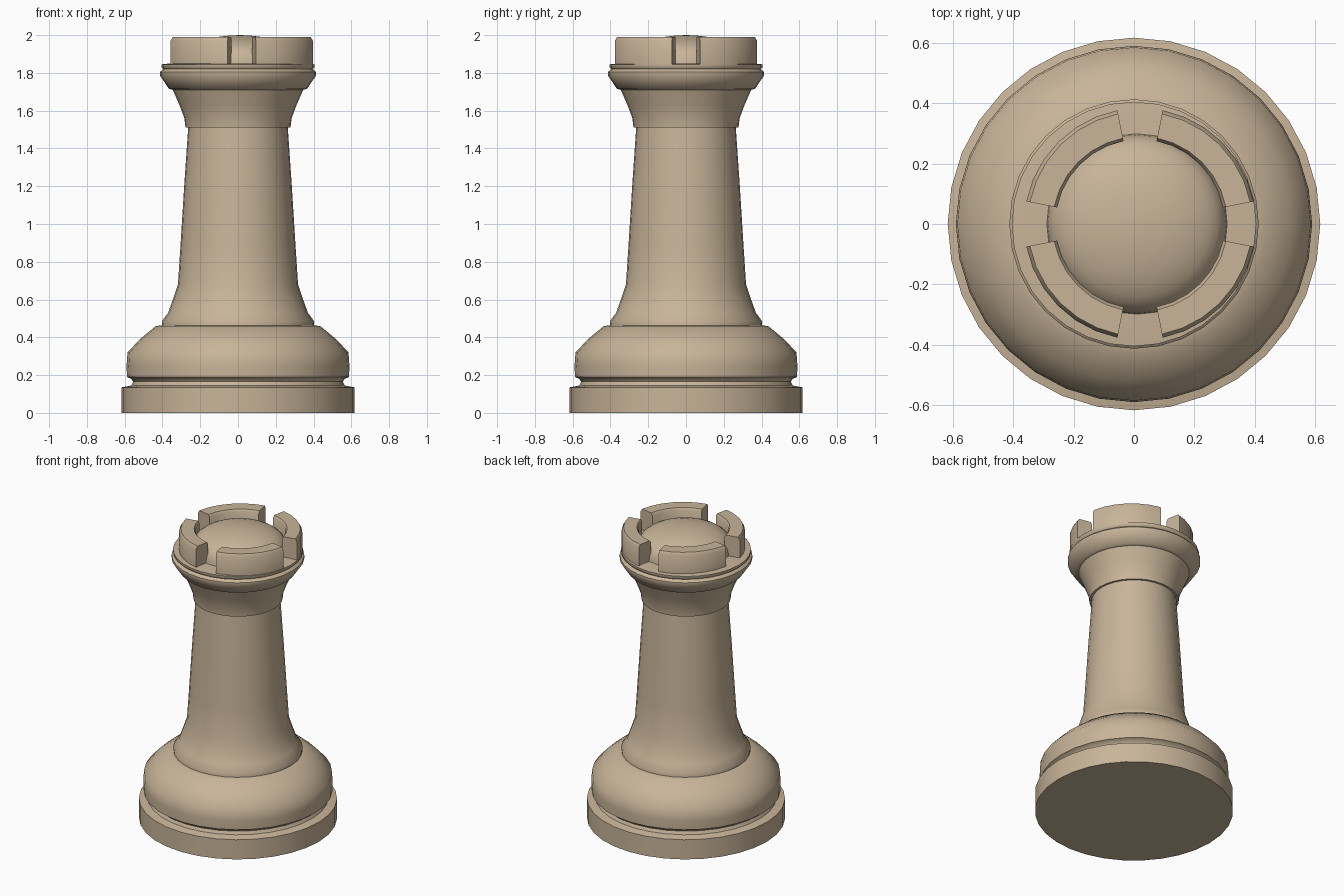
import bpy, bmesh, math

if "Cube" in bpy.data.objects:
    bpy.data.objects.remove(bpy.data.objects["Cube"])

SEGS = 32
mat = bpy.data.materials.new("warm_beige")
mat.diffuse_color = (0.58, 0.46, 0.32, 1.0)
mat.use_nodes = True
mat.node_tree.nodes["Principled BSDF"].inputs["Base Color"].default_value = mat.diffuse_color


def finish(name, bm, angle=45):
    bmesh.ops.remove_doubles(bm, verts=bm.verts, dist=1e-5)
    bmesh.ops.recalc_face_normals(bm, faces=bm.faces)
    mesh = bpy.data.meshes.new(name)
    bm.to_mesh(mesh)
    bm.free()
    mesh.materials.append(mat)
    mesh.shade_smooth()
    mesh.set_sharp_from_angle(angle=math.radians(angle))
    obj = bpy.data.objects.new(name, mesh)
    bpy.context.collection.objects.link(obj)
    return obj


def sweep(bm, profile, start, steps, cx=0.0, closed=False):
    """Turn an (r, z) profile around z; closed loops get end caps."""
    rings = []
    for i in range(steps + 1):
        a = math.radians(start) + 2 * math.pi * i / SEGS
        rings.append([bm.verts.new((cx + r * math.cos(a), r * math.sin(a), z))
                      for r, z in profile])
    n = len(profile)
    for a, b in zip(rings, rings[1:]):
        for k in range(n if closed else n - 1):
            j = (k + 1) % n
            quad = [a[k], b[k], b[j], a[j]]
            bm.faces.new(quad)
    if closed:
        bm.faces.new(rings[0])
        bm.faces.new(rings[-1][::-1])


def lathe(name, profile, cx=0.0):
    bm = bmesh.new()
    sweep(bm, profile, 0, SEGS, cx)
    # collapse the pole triangles and open seam
    bmesh.ops.remove_doubles(bm, verts=bm.verts, dist=1e-5)
    bmesh.ops.dissolve_degenerate(bm, edges=bm.edges, dist=1e-6)
    return finish(name, bm)


# Foot disc, groove and sloped bulge
lathe("base", [(0, 0), (0.617, 0), (0.617, 0.135), (0.565, 0.145), (0.555, 0.165),
               (0.565, 0.18), (0.588, 0.19), (0.59, 0.25), (0.585, 0.32),
               (0.52, 0.39), (0.435, 0.46), (0.38, 0.465), (0, 0.465)])

# Tapered shaft with flared bottom
lathe("shaft", [(0, 0.45), (0.40, 0.45), (0.403, 0.485), (0.37, 0.53), (0.345, 0.60),
                (0.318, 0.68), (0.305, 0.88), (0.285, 1.2), (0.263, 1.52), (0, 1.52)])

# Flared collar and rim under the battlements
lathe("collar", [(0, 1.51), (0.278, 1.51), (0.284, 1.56), (0.31, 1.63), (0.345, 1.71),
                 (0.365, 1.715), (0.413, 1.785), (0.413, 1.805), (0.395, 1.82),
                 (0.405, 1.83), (0.405, 1.845), (0.36, 1.85), (0, 1.85)])

# Shallow dome inside the battlements
dome = [(0.30, 1.84), (0.295, 1.875)]
dome += [(0.29 * math.cos(t), 1.88 + 0.12 * math.sin(t))
         for t in (math.pi / 2 * k / 8 for k in range(1, 8))]
lathe("dome", dome + [(0, 2.0)], cx=0.01)

# Four battlement blocks around the rim
block = [(0.28, 1.84), (0.384, 1.84), (0.384, 1.97), (0.372, 1.99),
         (0.29, 1.99), (0.28, 1.975)]
for i in range(4):
    bm = bmesh.new()
    sweep(bm, block, 90 * i + 11.25, 6, cx=0.02, closed=True)
    finish(f"battlement_{i + 1}", bm, 50)
